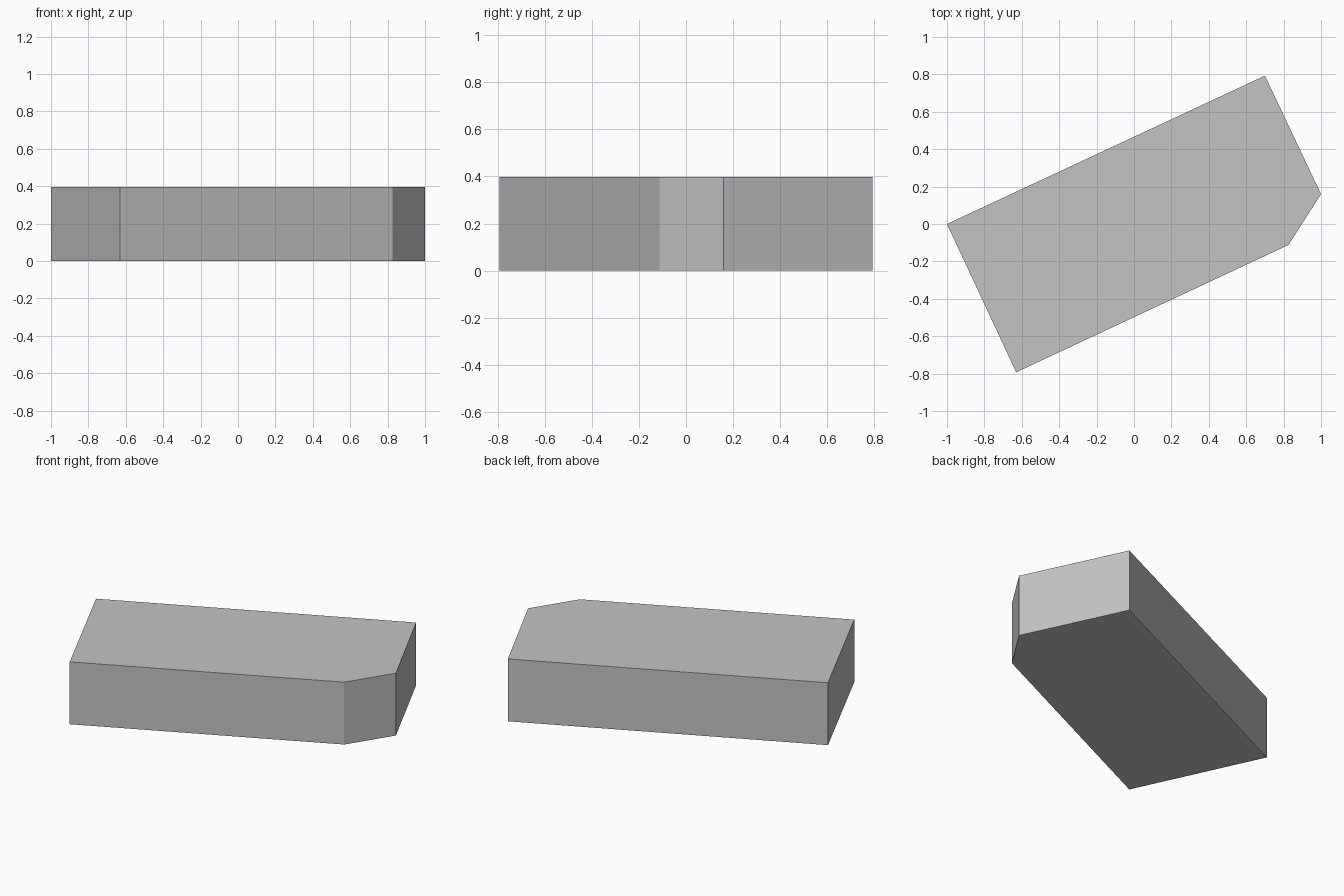
import bpy
import bmesh

cube = bpy.data.objects.get("Cube")
if cube:
    bpy.data.objects.remove(cube, do_unlink=True)

HEIGHT = 0.397
# Plan outline: a slanted rectangle with one clipped corner
OUTLINE = [(-1.0, 0.0), (-0.63, -0.793), (0.826, -0.112), (1.0, 0.16), (0.70, 0.793)]

# Plain grey
grey = bpy.data.materials.new("plain_grey")
grey.use_nodes = True
colour = (0.55, 0.55, 0.55, 1.0)
grey.diffuse_color = colour
grey.node_tree.nodes["Principled BSDF"].inputs["Base Color"].default_value = colour

# Block: outline extruded straight up
bm = bmesh.new()
base = bm.faces.new([bm.verts.new((x, y, 0)) for x, y in OUTLINE])
top = bmesh.ops.extrude_face_region(bm, geom=[base], use_keep_orig=True)
top_verts = [v for v in top["geom"] if isinstance(v, bmesh.types.BMVert)]
bmesh.ops.translate(bm, verts=top_verts, vec=(0, 0, HEIGHT))
bmesh.ops.recalc_face_normals(bm, faces=bm.faces)

mesh = bpy.data.meshes.new("clipped_block")
bm.to_mesh(mesh)
bm.free()
mesh.materials.append(grey)
block = bpy.data.objects.new("clipped_block", mesh)
bpy.context.collection.objects.link(block)
